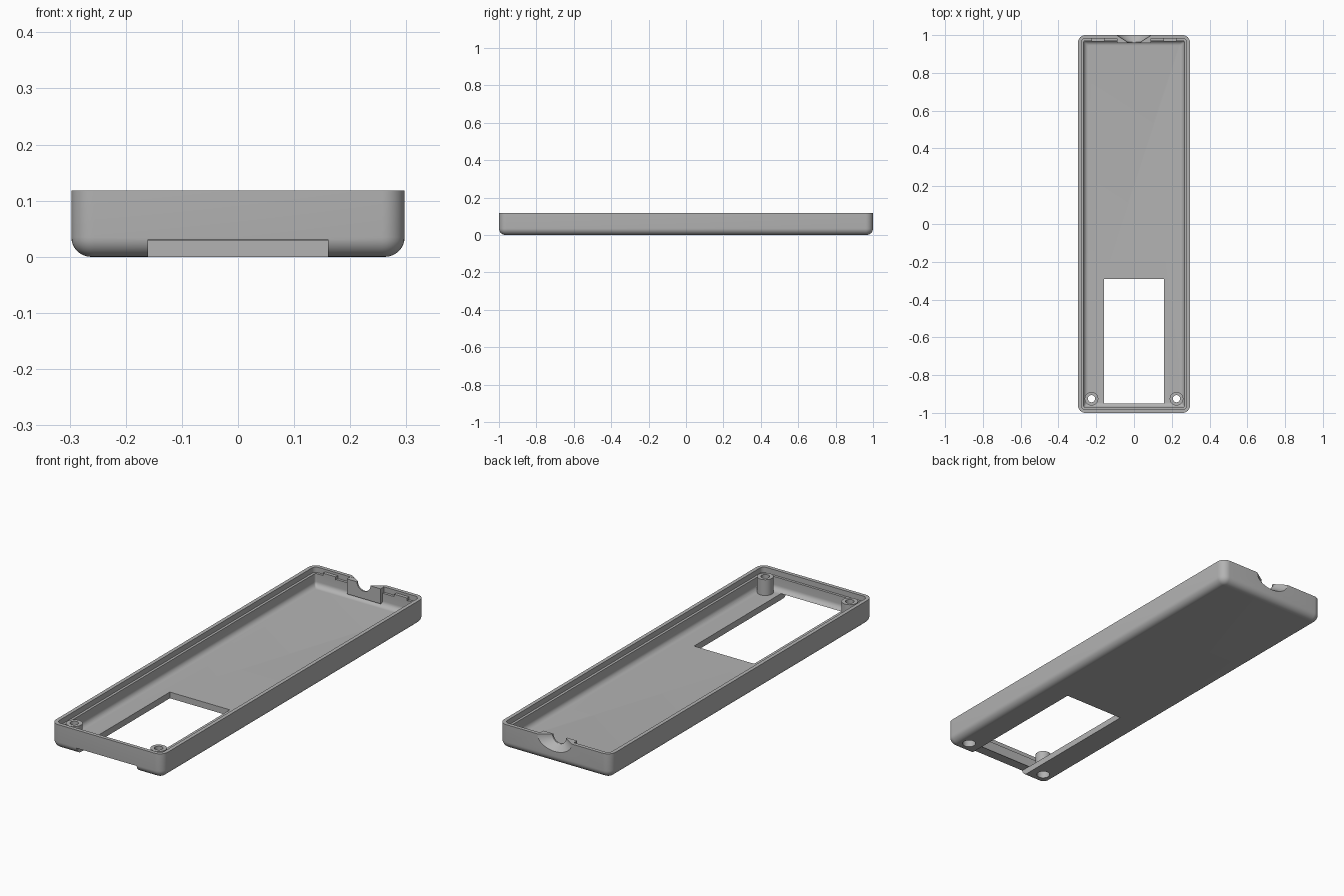
import bpy, bmesh
from math import sin, cos, pi, radians
from mathutils import Matrix

cube = bpy.data.objects.get("Cube")
if cube:
    bpy.data.objects.remove(cube)

HX, HY, H = 0.297, 1.0, 0.118   # half width, half length, height
CORNER, FLOOR = 0.04, 0.03

grey = bpy.data.materials.new("plain grey")
grey.use_nodes = True
grey.diffuse_color = (0.45, 0.45, 0.45, 1)
grey.node_tree.nodes["Principled BSDF"].inputs["Base Color"].default_value = grey.diffuse_color


def finish(name, bm):
    bmesh.ops.recalc_face_normals(bm, faces=bm.faces)
    mesh = bpy.data.meshes.new(name)
    bm.to_mesh(mesh)
    bm.free()
    mesh.materials.append(grey)
    obj = bpy.data.objects.new(name, mesh)
    bpy.context.collection.objects.link(obj)
    return obj


def loft(name, rings):
    """Closed skin through a list of equal-length point rings."""
    bm = bmesh.new()
    loops = [[bm.verts.new(p) for p in ring] for ring in rings]
    n = len(loops[0])
    for a, b in zip(loops, loops[1:]):
        for i in range(n):
            j = (i + 1) % n
            bm.faces.new((a[i], a[j], b[j], b[i]))
    bm.faces.new(loops[0])
    bm.faces.new(loops[-1])
    return finish(name, bm)


def rounded_ring(inset, z, steps=8):
    r = max(CORNER - inset, 0.008)
    cx, cy = HX - inset - r, HY - inset - r
    points = []
    for k, (sx, sy) in enumerate([(1, 1), (-1, 1), (-1, -1), (1, -1)]):
        for i in range(steps + 1):
            a = (k + i / steps) * pi / 2
            points.append((sx * cx + r * cos(a), sy * cy + r * sin(a), z))
    return points


def box(name, x0, x1, y0, y1, z0, z1):
    bm = bmesh.new()
    bmesh.ops.create_cube(bm, size=1, matrix=Matrix.Translation(
        ((x0 + x1) / 2, (y0 + y1) / 2, (z0 + z1) / 2))
        @ Matrix.Diagonal((x1 - x0, y1 - y0, z1 - z0, 1)))
    return finish(name, bm)


def cylinder(name, x, y, r, z0, z1):
    bm = bmesh.new()
    bmesh.ops.create_cone(bm, cap_ends=True, segments=40, radius1=r, radius2=r,
                          depth=z1 - z0, matrix=Matrix.Translation((x, y, (z0 + z1) / 2)))
    return finish(name, bm)


def combine(target, tool, operation):
    mod = target.modifiers.new(operation.lower(), 'BOOLEAN')
    mod.operation, mod.solver, mod.object = operation, 'EXACT', tool
    bpy.context.view_layer.objects.active = target
    bpy.ops.object.modifier_apply(modifier=mod.name)
    bpy.data.objects.remove(tool)


# Tray: outer fillet, wall, rim, stepped ledge, inner fillet and floor
R_OUT, R_IN, LIP, WALL, LEDGE = 0.035, 0.025, 0.018, 0.03, 0.092
quarter = [i / 8 * pi / 2 for i in range(9)]
rings = [rounded_ring(R_OUT * (1 - sin(a)), R_OUT * (1 - cos(a))) for a in quarter]
rings += [rounded_ring(0, H), rounded_ring(LIP, H),
          rounded_ring(LIP, LEDGE), rounded_ring(WALL, LEDGE)]
rings += [rounded_ring(WALL + R_IN * (1 - cos(a)), FLOOR + R_IN * (1 - sin(a)))
          for a in quarter]
tray = loft("tray", rings)

# Cable support block inside the back wall
combine(tray, box("cable_block", -0.09, 0.09, 0.957, 0.99, 0.045, H - 0.0005), 'UNION')

# Screw posts in the front corners
POST_X, POST_Y = 0.225, -0.925
for side in (-1, 1):
    combine(tray, cylinder("post", side * POST_X, POST_Y, 0.036, 0.015, 0.106), 'UNION')

# Through holes with wider screw head recesses below
for side in (-1, 1):
    combine(tray, cylinder("hole", side * POST_X, POST_Y, 0.019, -0.1, 0.2), 'DIFFERENCE')
    combine(tray, cylinder("recess", side * POST_X, POST_Y, 0.03, -0.1, 0.07), 'DIFFERENCE')

# Floor window that runs out under the front wall
combine(tray, box("window", -0.16, 0.16, -1.1, -0.29, -0.1, FLOOR + 0.0005), 'DIFFERENCE')


# Flared cable notch through the back wall
def notch_ring(y, rx, rz):
    return [(rx * cos(i * pi / 24), y, H + rz * sin(i * pi / 24)) for i in range(48)]


combine(tray, loft("notch", [notch_ring(0.94, 0.036, 0.036), notch_ring(0.964, 0.036, 0.036),
                             notch_ring(1.0, 0.092, 0.06), notch_ring(1.02, 0.092, 0.06)]),
        'DIFFERENCE')

# Snap ribs on the back lip
snaps = []
for side, label in ((-1, "right"), (1, "left")):
    x = side * 0.19
    snaps.append(box(label + "_snap_rib", x - 0.034, x + 0.034, 0.966, 0.985, 0.09, 0.106))

for obj in [tray] + snaps:
    bpy.ops.object.select_all(action='DESELECT')
    obj.select_set(True)
    bpy.context.view_layer.objects.active = obj
    bpy.ops.object.shade_smooth_by_angle(angle=radians(30))
